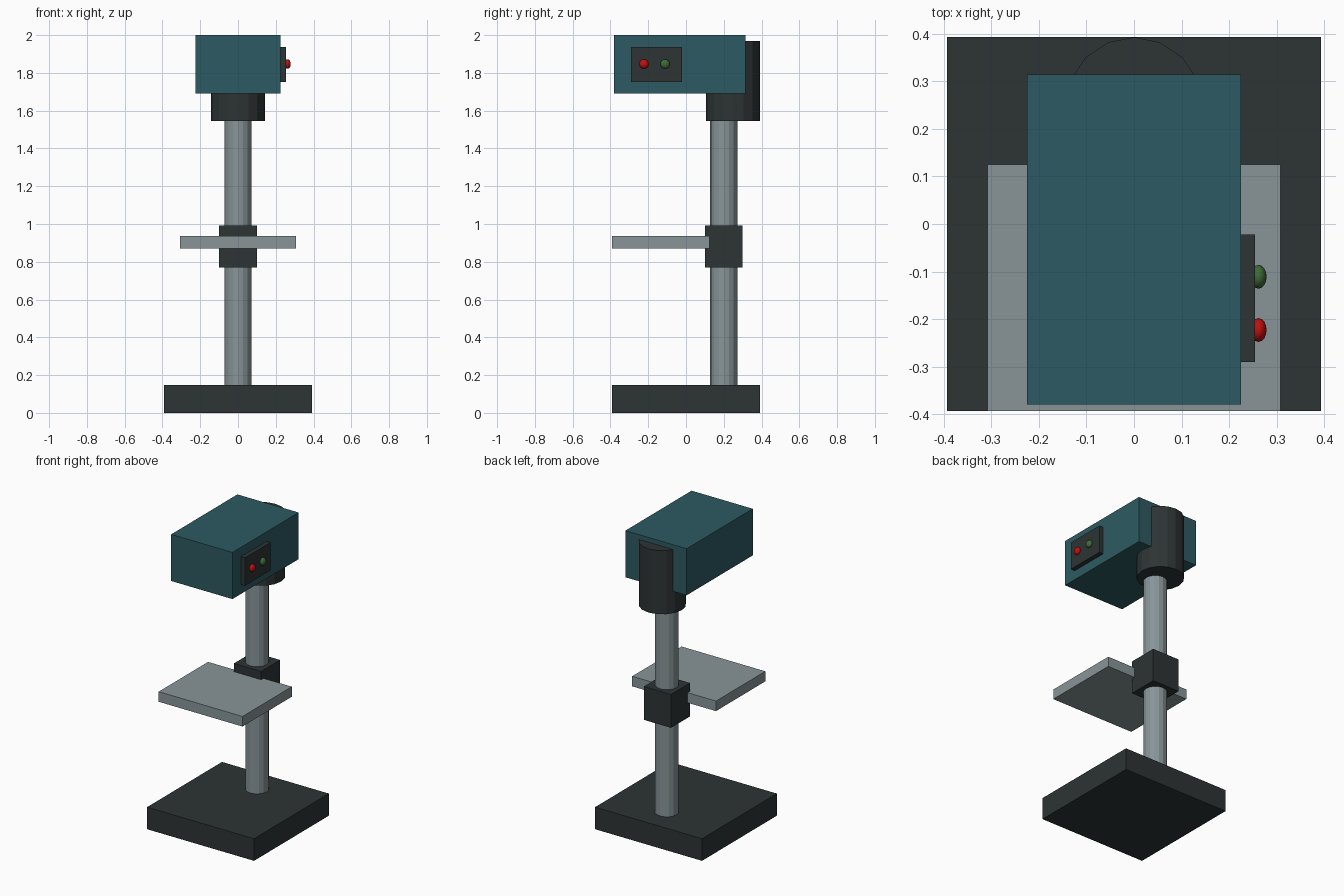
import bpy
import math

if "Cube" in bpy.data.objects:
    bpy.data.objects.remove(bpy.data.objects["Cube"])


def material(name, rgb):
    """Flat colour given as sRGB 0-255, stored as linear."""
    m = bpy.data.materials.new(name)
    lin = [((c / 255 + 0.055) / 1.055) ** 2.4 if c > 10 else c / 255 / 12.92 for c in rgb]
    m.diffuse_color = (*lin, 1)
    m.use_nodes = True
    m.node_tree.nodes["Principled BSDF"].inputs["Base Color"].default_value = m.diffuse_color
    return m


charcoal = material("charcoal", (45, 52, 52))
steel = material("steel", (136, 149, 153))
teal = material("teal", (45, 90, 98))
red = material("red", (190, 16, 16))
green = material("green", (62, 106, 56))


def finish(name, mat):
    ob = bpy.context.object
    ob.name = name
    ob.data.materials.append(mat)
    return ob


def box(name, x, y, z, mat):
    """Box from (min, max) pairs on each axis."""
    spans = (x, y, z)
    bpy.ops.mesh.primitive_cube_add(size=1, location=[(a + b) / 2 for a, b in spans])
    bpy.context.object.scale = [b - a for a, b in spans]
    bpy.ops.object.transform_apply(location=False, rotation=False)
    return finish(name, mat)


def cylinder(name, radius, y, z, sides, mat):
    bpy.ops.mesh.primitive_cylinder_add(vertices=sides, radius=radius, depth=z[1] - z[0],
                                        location=(0, y, (z[0] + z[1]) / 2))
    return finish(name, mat)


# Base and upright
box("base", (-0.393, 0.393), (-0.393, 0.393), (0, 0.147), charcoal)
cylinder("column", 0.072, 0.2, (0.14, 1.69), 16, steel)

# Work table and the clamp holding it to the column
box("table", (-0.308, 0.308), (-0.393, 0.125), (0.87, 0.937), steel)
box("table_clamp", (-0.1, 0.1), (0.1, 0.3), (0.77, 0.992), charcoal)

# Head and the collar it is carried on
cylinder("head_collar", 0.144, 0.249, (1.545, 1.968), 16, charcoal)
box("head", (-0.225, 0.225), (-0.38, 0.315), (1.69, 2.0), teal)

# Control panel with two domed buttons
box("control_panel", (0.22, 0.255), (-0.29, -0.022), (1.752, 1.938), charcoal)
for name, y, mat in (("stop_button", -0.223, red), ("start_button", -0.111, green)):
    bpy.ops.mesh.primitive_uv_sphere_add(segments=16, ring_count=8, radius=0.025,
                                         location=(0.262, y, 1.847),
                                         rotation=(0, math.pi / 2, 0))
    bpy.context.object.scale = (1, 1, 0.68)
    bpy.ops.object.transform_apply(location=False)
    bpy.ops.object.shade_smooth()
    finish(name, mat)
